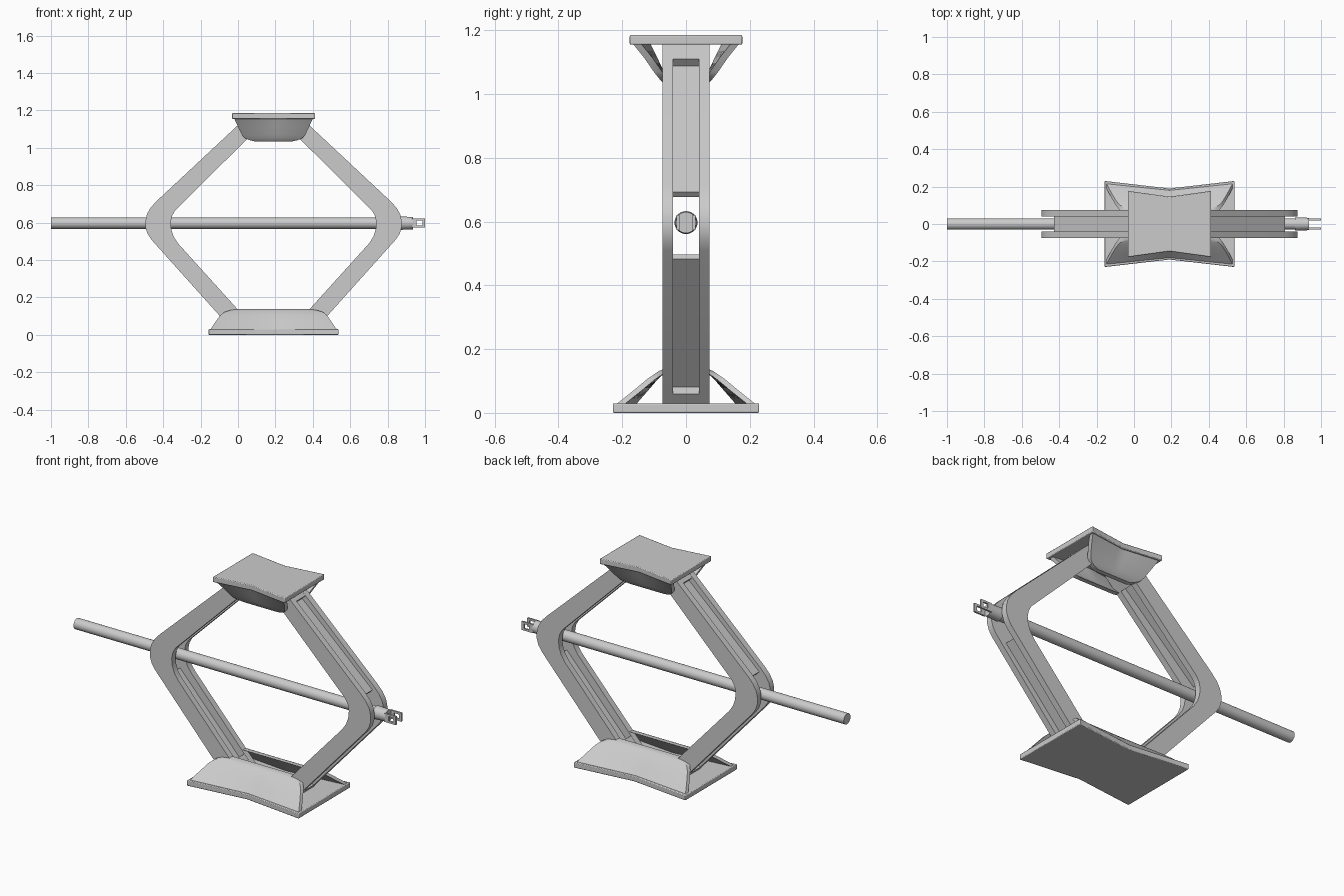
import bpy, bmesh, math
from mathutils import Vector

if "Cube" in bpy.data.objects:
    bpy.data.objects.remove(bpy.data.objects["Cube"])

CX = 0.19  # the frame's own centre line in x


def finish(name, bm, angle=30):
    bmesh.ops.recalc_face_normals(bm, faces=bm.faces[:])
    me = bpy.data.meshes.new(name)
    bm.to_mesh(me)
    bm.free()
    ob = bpy.data.objects.new(name, me)
    bpy.context.collection.objects.link(ob)
    bpy.ops.object.select_all(action='DESELECT')
    ob.select_set(True)
    bpy.context.view_layer.objects.active = ob
    bpy.ops.object.shade_smooth_by_angle(angle=math.radians(angle))
    return ob


def prism(bm, pts, axis, a, b):
    """Extrude an outline along y (xz outline) or z (xy outline)."""
    def place(p, d):
        return (p[0], d, p[1]) if axis == 'y' else (p[0], p[1], d)
    lo = [bm.verts.new(place(p, a)) for p in pts]
    hi = [bm.verts.new(place(p, b)) for p in pts]
    bm.faces.new(lo)
    bm.faces.new(hi[::-1])
    n = len(pts)
    for i in range(n):
        bm.faces.new((lo[i], lo[(i + 1) % n], hi[(i + 1) % n], hi[i]))


def flip(pts):
    return [(2 * CX - x, z) for x, z in pts]


def strip(a, b, t):
    """Outline of a straight bar from a to b, thickness t."""
    a, b = Vector(a), Vector(b)
    d = (b - a).normalized()
    n = Vector((-d.y, d.x)) * t / 2
    return [tuple(p) for p in (a + n, b + n, b - n, a - n)]


# Bent arms: side plates, recessed webs and solid ends
side = [(0.036, 1.155), (-0.435, 0.715), (-0.467, 0.68), (-0.487, 0.645),
        (-0.495, 0.61), (-0.495, 0.575), (-0.484, 0.54), (-0.4625, 0.508),
        (-0.034, 0.03), (0.094, 0.03), (-0.32, 0.488), (-0.343, 0.523),
        (-0.356, 0.56), (-0.36, 0.6), (-0.353, 0.635), (-0.336, 0.665),
        (0.158, 1.155)]
upper_end = [(-0.011, 1.11), (0.036, 1.155), (0.158, 1.155), (0.049, 1.047)]
lower_end = [(-0.061, 0.06), (-0.034, 0.03), (0.094, 0.03), (0.011, 0.121)]
upper_web = strip((-0.42, 0.685), (0.02, 1.085), 0.02)
lower_web = strip((-0.395, 0.49), (-0.025, 0.085), 0.02)

for label, fn in (("left", lambda p: p), ("right", flip)):
    bm = bmesh.new()
    prism(bm, fn(side), 'y', -0.074, -0.04)
    prism(bm, fn(side), 'y', 0.04, 0.074)
    for pts in (upper_end, lower_end, upper_web, lower_web):
        prism(bm, fn(pts), 'y', -0.041, 0.041)
    finish(label + "_arm", bm)


# Bow-tie plates for the base and the lifting pad
def plate(name, half, y_end, y_mid, z0, z1):
    bm = bmesh.new()
    prism(bm, [(CX - half, -y_end), (CX, -y_mid), (CX + half, -y_end),
               (CX + half, y_end), (CX, y_mid), (CX - half, y_end)], 'z', z0, z1)
    ob = finish(name, bm)
    bev = ob.modifiers.new("edge", 'BEVEL')
    bev.width = 0.004
    bev.segments = 2


plate("base_plate", 0.347, 0.23, 0.19, 0.0, 0.03)
plate("lifting_pad", 0.223, 0.177, 0.146, 1.155, 1.185)


# Flared flanges joining the plates to the arms
def flange(name, rows, sign):
    bm = bmesh.new()
    n = 16
    grid = []
    for half, y_end, y_mid, z in rows:
        row = []
        for i in range(n + 1):
            s = 2 * i / n - 1
            y = y_mid + (y_end - y_mid) * abs(s)
            row.append(bm.verts.new((CX + half * s, sign * y, z)))
        grid.append(row)
    for r0, r1 in zip(grid, grid[1:]):
        for i in range(n):
            bm.faces.new((r0[i], r0[i + 1], r1[i + 1], r1[i]))
    bm.normal_update()
    # thicken towards the frame
    inner = {v: bm.verts.new(v.co + Vector((0, -sign * 0.026, 0))) for v in bm.verts[:]}
    edges = [e for e in bm.edges if e.is_boundary]
    faces = bm.faces[:]
    for f in faces:
        bm.faces.new([inner[v] for v in reversed(f.verts)])
    for e in edges:
        a, b = e.verts
        bm.faces.new((a, b, inner[b], inner[a]))
    finish(name, bm, 35)


base_rows = [(0.337, 0.215, 0.18, 0.03), (0.31, 0.165, 0.145, 0.07),
             (0.285, 0.123, 0.115, 0.105), (0.265, 0.10, 0.097, 0.121),
             (0.235, 0.085, 0.083, 0.131), (0.20, 0.072, 0.072, 0.137)]
pad_rows = [(0.21, 0.165, 0.137, 1.156), (0.19, 0.13, 0.115, 1.112),
            (0.17, 0.101, 0.095, 1.07), (0.155, 0.087, 0.085, 1.052),
            (0.13, 0.078, 0.077, 1.041), (0.10, 0.07, 0.07, 1.034)]
for label, sign in (("front", -1), ("back", 1)):
    flange(label + "_base_flange", base_rows, sign)
    flange(label + "_pad_flange", pad_rows, sign)


# Screw rod and its end collar
def rod(name, x0, x1, r0, r1):
    bpy.ops.mesh.primitive_cone_add(vertices=32, radius1=r0, radius2=r1, depth=x1 - x0,
                                    location=((x0 + x1) / 2, 0, 0.597),
                                    rotation=(0, math.pi / 2, 0))
    bpy.context.object.name = name
    bpy.ops.object.shade_smooth_by_angle(angle=math.radians(30))


rod("screw_rod", -1.0, 0.88, 0.03, 0.03)
rod("end_collar", 0.86, 0.935, 0.036, 0.033)

# Fork with a square eye in each prong
bm = bmesh.new()
for y in (-0.025, 0.025):
    for x0, x1, z0, z1 in ((0.93, 1.0, 0.61, 0.621), (0.93, 1.0, 0.573, 0.584),
                           (0.93, 0.955, 0.584, 0.61), (0.986, 1.0, 0.584, 0.61)):
        prism(bm, [(x0, z0), (x1, z0), (x1, z1), (x0, z1)], 'y', y - 0.005, y + 0.005)
finish("crank_fork", bm)
